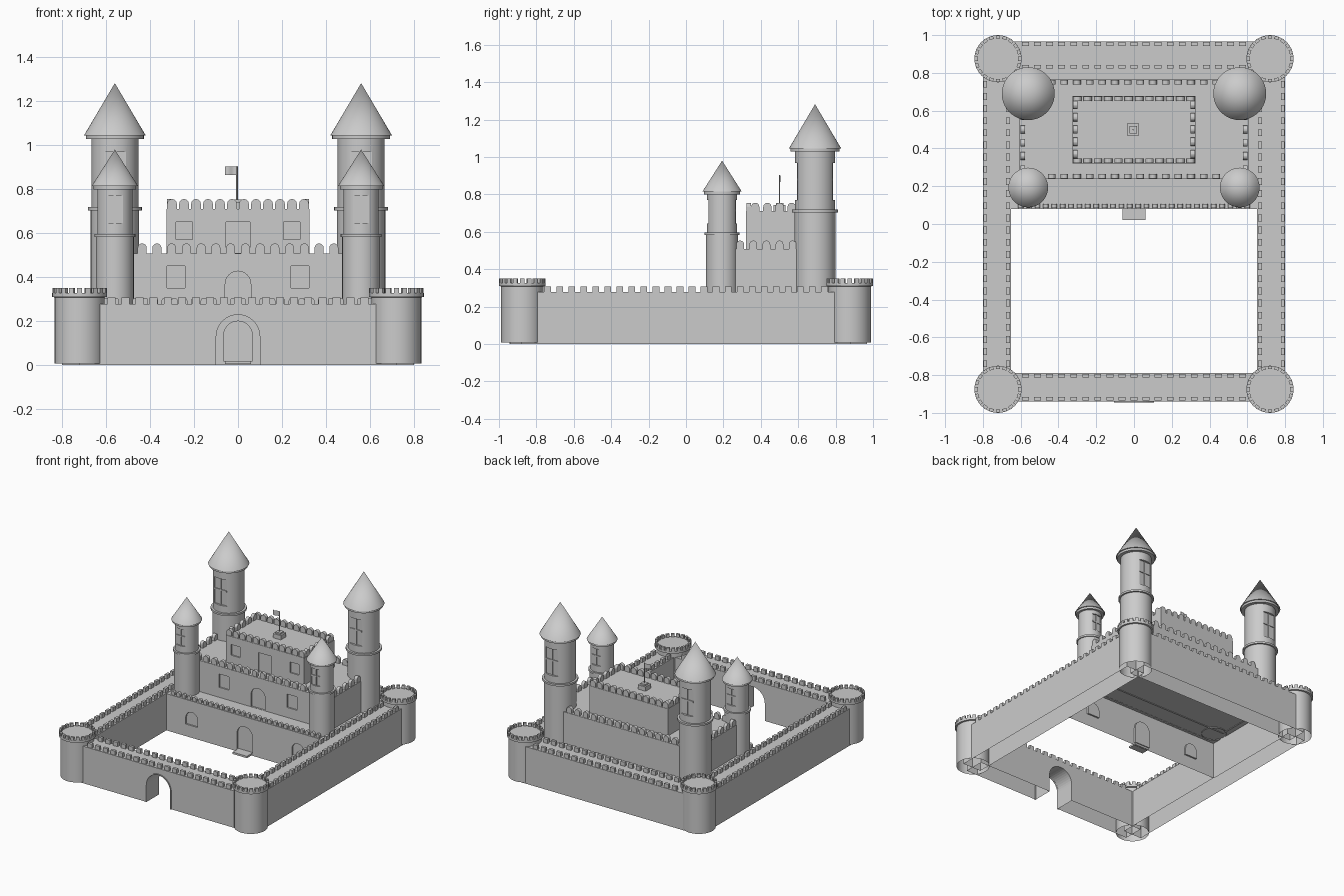
import bpy, bmesh, math
from mathutils import Matrix, Vector

if "Cube" in bpy.data.objects:
    bpy.data.objects.remove(bpy.data.objects["Cube"])


def finish(name, bm, smooth=False):
    bmesh.ops.remove_doubles(bm, verts=bm.verts, dist=1e-5)
    bmesh.ops.recalc_face_normals(bm, faces=bm.faces)
    me = bpy.data.meshes.new(name)
    bm.to_mesh(me)
    bm.free()
    ob = bpy.data.objects.new(name, me)
    bpy.context.collection.objects.link(ob)
    if smooth:
        me.shade_smooth()
        me.set_sharp_from_angle(angle=math.radians(30))
    return ob


def box(bm, x0, x1, y0, y1, z0, z1, mat=None):
    m = Matrix.Translation(((x0 + x1) / 2, (y0 + y1) / 2, (z0 + z1) / 2)) @ \
        Matrix.Diagonal((x1 - x0, y1 - y0, z1 - z0, 1))
    bmesh.ops.create_cube(bm, size=1, matrix=(mat or Matrix()) @ m)


def arch_points(c, w, z0, z1, n=12):
    """Upright outline with a half-round top."""
    r = w / 2
    pts = [(c + r * math.cos(math.pi * i / n), z1 - r + r * math.sin(math.pi * i / n))
           for i in range(n + 1)]
    return [(c + r, z0)] + pts + [(c - r, z0)]


def prism(bm, pts, d0, d1, along_x=False):
    def v(p, d):
        return bm.verts.new((d, p[0], p[1]) if along_x else (p[0], d, p[1]))
    a, b = [v(p, d0) for p in pts], [v(p, d1) for p in pts]
    bm.faces.new(a)
    bm.faces.new(b)
    for i in range(len(pts)):
        j = (i + 1) % len(pts)
        bm.faces.new((a[i], a[j], b[j], b[i]))


def lathe(bm, prof, x, y, seg=32):
    vs = [bm.verts.new((x + r, y, z)) for r, z in prof]
    es = [bm.edges.new(p) for p in zip(vs, vs[1:])]
    bmesh.ops.spin(bm, geom=vs + es, cent=(x, y, 0), axis=(0, 0, 1),
                   angle=2 * math.pi, steps=seg, use_duplicate=False)


def carve(ob, cut_bm, smooth=False):
    """Subtract the cutter, then open the underside."""
    cut = finish("cutter", cut_bm)
    cut.hide_render = True
    mod = ob.modifiers.new("cut", 'BOOLEAN')
    mod.operation, mod.solver, mod.object = 'DIFFERENCE', 'EXACT', cut
    dg = bpy.context.evaluated_depsgraph_get()
    me = bpy.data.meshes.new_from_object(ob.evaluated_get(dg))
    ob.modifiers.clear()
    ob.data = me
    bpy.data.objects.remove(cut)
    bm = bmesh.new()
    bm.from_mesh(me)
    low = min(v.co.z for v in bm.verts)
    bmesh.ops.delete(bm, geom=[f for f in bm.faces if all(v.co.z < low + .002 for v in f.verts)],
                     context='FACES')
    bm.to_mesh(me)
    bm.free()
    if smooth:
        me.shade_smooth()
        me.set_sharp_from_angle(angle=math.radians(30))


def spread(a, b, n):
    return [a + (b - a) * i / (n - 1) for i in range(n)]


# Outer curtain walls
H = .277
bm = bmesh.new()
for s in (-1, 1):
    box(bm, s * .725 - .075, s * .725 + .075, -.88, .88, 0, H)
box(bm, -.72, .72, .82, .967, 0, H)
bmesh.ops.delete(bm, geom=[f for f in bm.faces if all(v.co.z < .001 for v in f.verts)],
                 context='FACES')
finish("curtain_walls", bm)

# Front wall with through gate
bm = bmesh.new()
box(bm, -.72, .72, -.94, -.79, 0, H)
gate_wall = finish("gate_wall", bm)
bm = bmesh.new()
prism(bm, arch_points(0, .2, -.05, .23, 20), -1, -.7)
carve(gate_wall, bm)
bm = bmesh.new()
outer, inner = arch_points(0, .212, .0, .236, 20), arch_points(0, .198, .0, .229, 20)
prism(bm, outer + inner[::-1], -.945, -.935)
finish("gate_trim", bm)

# Wall battlements
bm = bmesh.new()
for x in (-.788, -.667, .667, .788):
    for y in spread(-.74, .74, 24):
        box(bm, x - .01, x + .01, y - .018, y + .018, H - .003, .308)
for y in (-.925, -.803, .832, .953):
    for x in spread(-.575, .575, 19):
        box(bm, x - .018, x + .018, y - .01, y + .01, H - .003, .308)
finish("wall_battlements", bm)

# Round corner towers with crowns
for n, (sx, sy) in enumerate([(-1, -1), (1, -1), (-1, 1), (1, 1)]):
    cx, cy = sx * .72, sy * .875
    bm = bmesh.new()
    lathe(bm, [(.114, .008), (.114, .308), (.125, .31), (.125, .327), (0, .327)], cx, cy)
    finish(f"corner_tower_{n}", bm, True)
    bm = bmesh.new()
    for k in range(20):
        m = Matrix.Translation((cx, cy, 0)) @ Matrix.Rotation(math.tau * k / 20, 4, 'Z')
        box(bm, .107, .124, -.0115, .0115, .325, .35, m)
    finish(f"corner_crown_{n}", bm)

# Terrace with recessed door and windows
bm = bmesh.new()
box(bm, -.655, .655, .08, .825, 0, .275)
terrace = finish("terrace", bm)
bm = bmesh.new()
prism(bm, arch_points(0, .13, .018, .2), .05, .092)
for x in (-.44, .44):
    prism(bm, arch_points(x, .1, .09, .19), .05, .092)
carve(terrace, bm)
bm = bmesh.new()
box(bm, -.06, .06, .02, .085, .004, .018)
finish("door_step", bm)
bm = bmesh.new()
for x in spread(-.6, .6, 28):
    prism(bm, arch_points(x, .028, .273, .306, 8), .085, .105)
finish("terrace_battlements", bm)

# Keep tiers: half width, y range, z range, door (width, top), window (x, half w, z0, z1), merlons
tiers = [
    ("keep_lower", .605, .237, .765, .268, .508, (.116, .427), (.281, .041, .35, .45),
     spread(-.57, .57, 18), spread(.29, .71, 7), .041, .553),
    ("keep_upper", .325, .32, .677, .5, .71, None, (.245, .037, .57, .65),
     spread(-.3, .3, 12), spread(.37, .63, 5), .044, .755),
]
for name, hw, y0, y1, z0, z1, door, (wx, ww, wz0, wz1), xs, ys, mw, mz in tiers:
    bm = bmesh.new()
    box(bm, -hw, hw, y0, y1, z0, z1)
    tier = finish(name, bm)
    bm = bmesh.new()
    for s in (-1, 1):
        box(bm, s * wx - ww, s * wx + ww, y0 - .05, y0 + .01, wz0, wz1)
    if door:
        prism(bm, arch_points(0, door[0], .277, door[1]), y0 - .05, y0 + .01)
    else:
        box(bm, -.055, .055, y0 - .05, y0 + .01, z0 + .01, .65)
    carve(tier, bm)
    bm = bmesh.new()
    for x in xs:
        for y in (y0 + .003, y1 - .027):
            prism(bm, arch_points(x, mw, z1 - .002, mz, 8), y, y + .024)
    for y in ys:
        for x in (-hw + .003, hw - .027):
            prism(bm, arch_points(y, mw, z1 - .002, mz, 8), x, x + .024, True)
    finish(name + "_battlements", bm)

# Tall towers: y, low r, up r, ring r, ring z, eave r, eave z, tip z, window half w, z0, z1
towers = [
    ("front_tower", .193, .086, .08, .093, .59, .105, .815, .98, .036, .645, .77),
    ("back_tower", .69, .11, .107, .123, .711, .14, 1.045, 1.282, .05, .77, .968),
]
for name, y, rl, ru, rr, zr, re, ze, tip, ww, w0, w1 in towers:
    for s, side in ((-1, "left"), (1, "right")):
        x = s * .56
        bm = bmesh.new()
        lathe(bm, [(0, .268), (rl, .268), (rl, zr - .007), (rr, zr - .007), (rr, zr + .007),
                   (ru, zr + .007), (ru, ze - .016), (re - .008, ze - .016),
                   (re - .008, ze), (re, ze), (0, tip)], x, y, 40)
        tower = finish(f"{name}_{side}", bm, True)
        chord = math.sqrt(ru * ru - ww * ww) - .004
        bm = bmesh.new()
        box(bm, x - ww, x + ww, y - .3, y - chord, w0, w1)
        box(bm, x - ww, x + ww, y + chord, y + .3, w0, w1)
        carve(tower, bm, True)
        # Window bars
        bm = bmesh.new()
        for d in (-1, 1):
            c = y + d * chord
            zm = w0 + (w1 - w0) * .55
            box(bm, x - .005, x + .005, c - .006, c + .006, w0, w1)
            box(bm, x - ww, x + ww, c - .006, c + .006, zm - .005, zm + .005)
        finish(f"{name}_window_bars_{side}", bm)

# Flag on its plinth
bm = bmesh.new()
box(bm, -.037, .027, .468, .532, .705, .742)
box(bm, -.025, .015, .48, .52, .742, .753)
finish("flag_plinth", bm)
bm = bmesh.new()
lathe(bm, [(.004, .75), (.004, .903), (0, .905)], -.005, .5, 10)
finish("flag_pole", bm, True)
bm = bmesh.new()
wave = [(-.005 - .054 * i / 8, .5 + .004 * math.sin(i * math.pi / 4)) for i in range(9)]
rows = [[bm.verts.new((x, y, z)) for x, y in wave] for z in (.865, .902)]
for i in range(8):
    bm.faces.new((rows[0][i], rows[0][i + 1], rows[1][i + 1], rows[1][i]))
finish("flag", bm, True)
